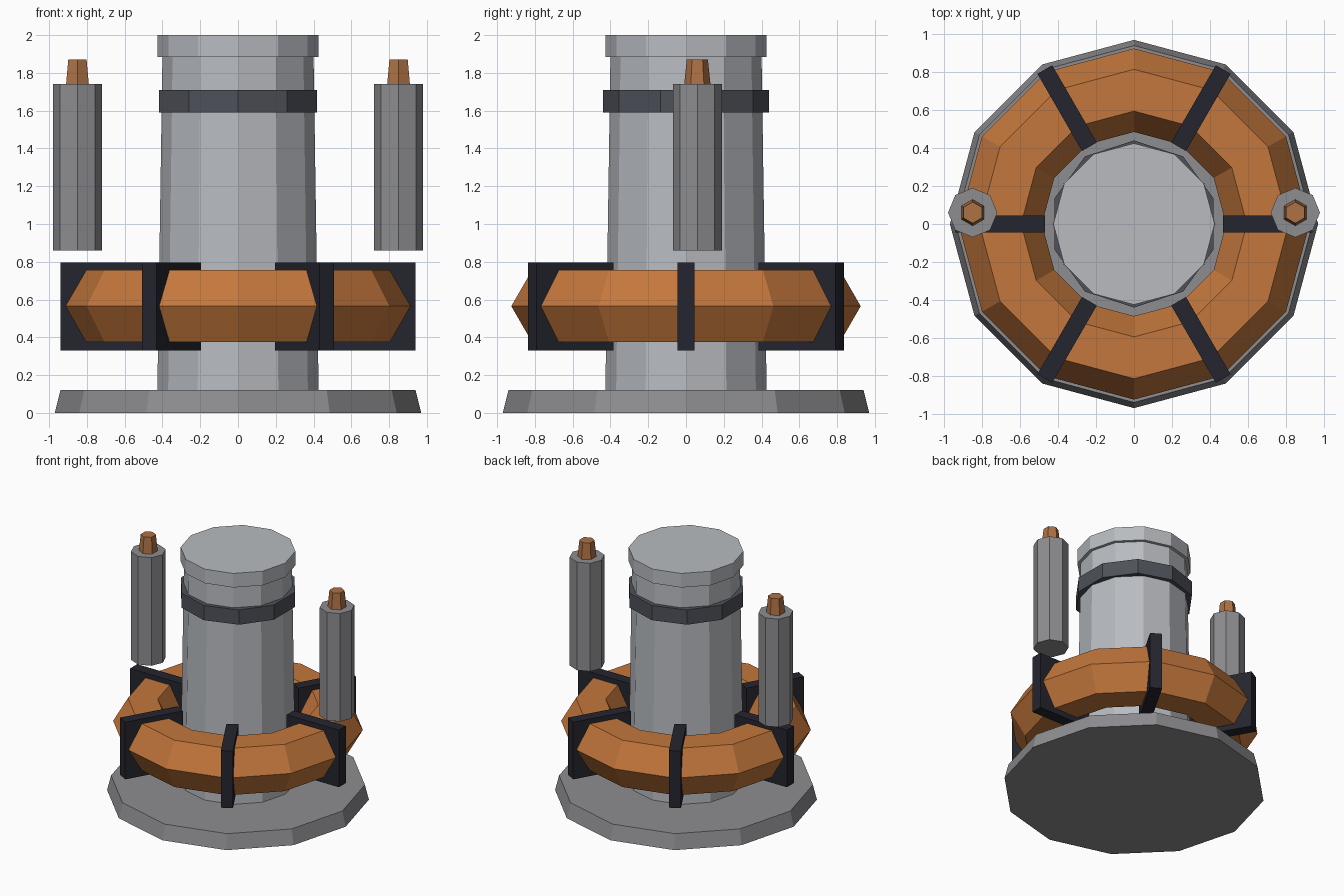
import bpy
import bmesh
from math import cos, sin, pi
from mathutils import Matrix

cube = bpy.data.objects.get("Cube")
if cube:
    bpy.data.objects.remove(cube, do_unlink=True)


def material(name, r, g, b):
    mat = bpy.data.materials.new(name)
    mat.use_nodes = True
    mat.diffuse_color = (r, g, b, 1)
    mat.node_tree.nodes["Principled BSDF"].inputs["Base Color"].default_value = (r, g, b, 1)
    return mat


light_steel = material("light steel", 0.48, 0.50, 0.53)
mid_grey = material("mid grey", 0.27, 0.27, 0.285)
dark_steel = material("dark steel", 0.075, 0.082, 0.10)
near_black = material("near black", 0.018, 0.018, 0.028)
copper = material("copper", 0.55, 0.185, 0.045)
dull_copper = material("dull copper", 0.42, 0.165, 0.06)


def finish(name, bm, mat):
    bmesh.ops.recalc_face_normals(bm, faces=bm.faces)
    mesh = bpy.data.meshes.new(name)
    bm.to_mesh(mesh)
    bm.free()
    mesh.materials.append(mat)
    obj = bpy.data.objects.new(name, mesh)
    bpy.context.collection.objects.link(obj)
    return obj


def prism(name, mat, sides, r_low, r_high, z_low, z_high, x=0, y=0):
    """Upright tapered prism with one corner on the +y axis."""
    bm = bmesh.new()
    rings = []
    for r, z in ((r_low, z_low), (r_high, z_high)):
        angles = [pi / 2 + 2 * pi * i / sides for i in range(sides)]
        rings.append([bm.verts.new((x + r * cos(a), y + r * sin(a), z)) for a in angles])
    low, high = rings
    for i in range(sides):
        j = (i + 1) % sides
        bm.faces.new((low[i], low[j], high[j], high[i]))
    bm.faces.new(low)
    bm.faces.new(high)
    return finish(name, bm, mat)


def ring(name, mat, major, minor, z, segments, sides):
    """Faceted ring with a polygonal section pointing outwards."""
    bm = bmesh.new()
    loops = []
    for i in range(segments):
        a = 2 * pi * i / segments
        loop = []
        for k in range(sides):
            t = 2 * pi * k / sides
            r = major + minor * cos(t)
            loop.append(bm.verts.new((r * cos(a), r * sin(a), z + minor * sin(t))))
        loops.append(loop)
    for i in range(segments):
        here, there = loops[i], loops[(i + 1) % segments]
        for k in range(sides):
            n = (k + 1) % sides
            bm.faces.new((here[k], there[k], there[n], here[n]))
    return finish(name, bm, mat)


def radial_box(name, mat, r_in, r_out, width, z_low, z_high, angle):
    bm = bmesh.new()
    bmesh.ops.create_cube(bm, size=1)
    size = Matrix.Diagonal((r_out - r_in, width, z_high - z_low, 1))
    place = Matrix.Translation(((r_in + r_out) / 2, 0, (z_low + z_high) / 2))
    bm.transform(Matrix.Rotation(angle, 4, "Z") @ place @ size)
    return finish(name, bm, mat)


# Central body
prism("base_plate", mid_grey, 12, 0.97, 0.94, 0, 0.12)
prism("column", light_steel, 12, 0.427, 0.40, 0.12, 1.89)
prism("column_cap", light_steel, 12, 0.425, 0.425, 1.885, 2.0)
prism("neck_band", dark_steel, 10, 0.44, 0.44, 1.59, 1.71)

# Copper coil and the clamps that hold it
ring("coil_ring", copper, 0.705, 0.22, 0.565, 12, 6)
for i in range(6):
    radial_box(f"clamp_{i + 1}", near_black, 0.47, 0.94, 0.09, 0.33, 0.795, i * pi / 3)

# Side rods with copper tips
for side, x in (("left", 0.85), ("right", -0.85)):
    prism(f"{side}_rod", mid_grey, 8, 0.13, 0.13, 0.86, 1.74, x, 0.06)
    prism(f"{side}_rod_tip", dull_copper, 6, 0.07, 0.056, 1.735, 1.87, x, 0.06)
